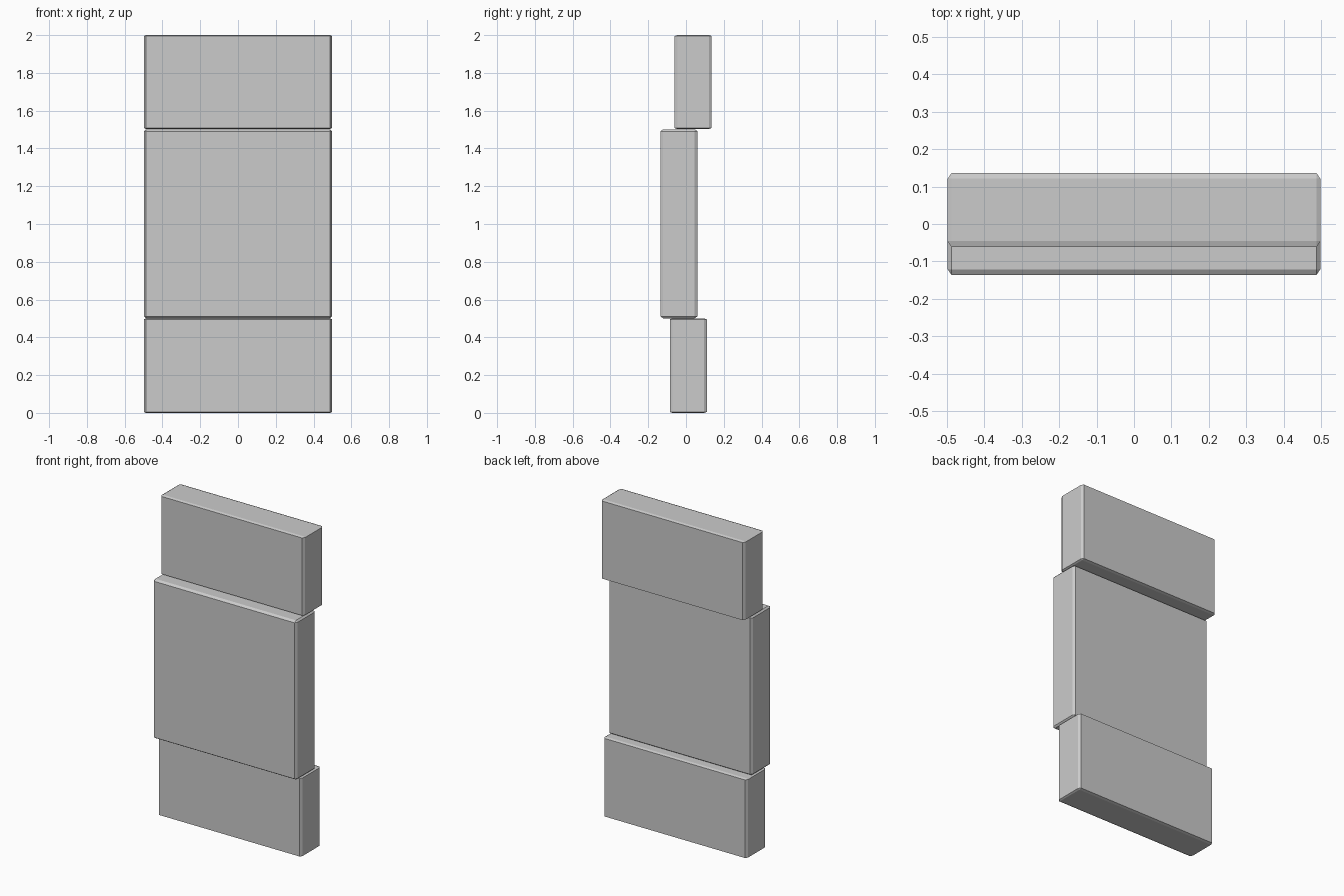
import bpy
from mathutils import Vector

if "Cube" in bpy.data.objects:
    bpy.data.objects.remove(bpy.data.objects["Cube"])


def chamfered_block(name, y0, y1, z0, z1, chamfer):
    """Box with a flat chamfer whose setback differs per axis."""
    half_x = 0.498
    size = (half_x * 2, y1 - y0, z1 - z0)
    bpy.ops.mesh.primitive_cube_add(size=1, location=(0, (y0 + y1) / 2, (z0 + z1) / 2))
    block = bpy.context.object
    block.name = name
    # Mesh is measured in chamfer units, the object scale restores real size
    for v in block.data.vertices:
        v.co = Vector(c * s / k for c, s, k in zip(v.co, size, chamfer))
    block.scale = chamfer
    bevel = block.modifiers.new("chamfer", 'BEVEL')
    bevel.offset_type = 'OFFSET'
    bevel.width = 1.0
    bevel.segments = 1
    bevel.limit_method = 'NONE'
    return block


# Three stacked wall slabs, staggered front to back
chamfered_block("lower_slab", -0.086, 0.111, 0.0, 0.5, (0.01, 0.015, 0.005))
chamfered_block("middle_slab", -0.136, 0.061, 0.501, 1.501, (0.01, 0.015, 0.01))
chamfered_block("upper_slab", -0.061, 0.136, 1.503, 2.0, (0.01, 0.015, 0.005))
